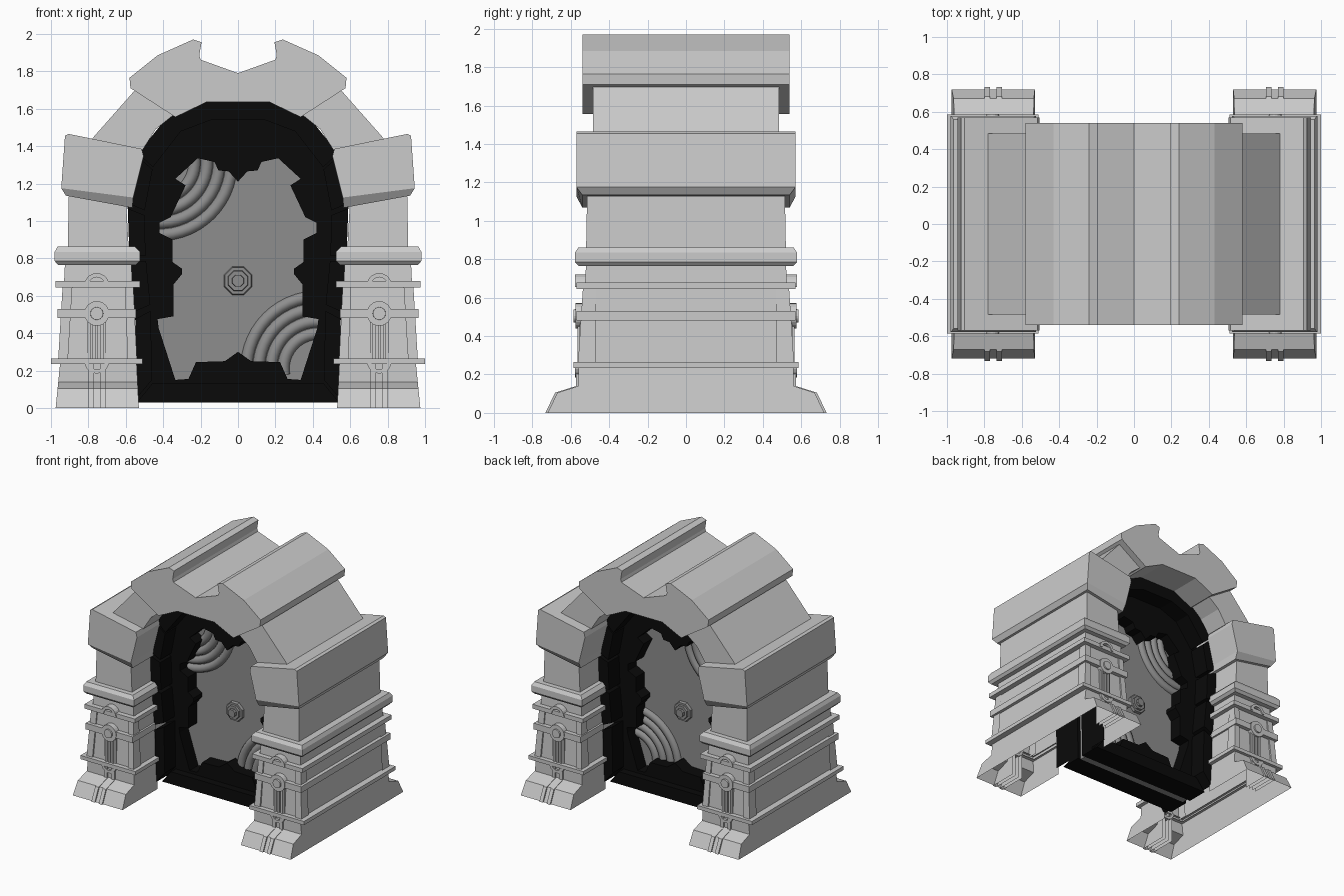
import bpy, bmesh, math

cube = bpy.data.objects.get("Cube")
if cube:
    bpy.data.objects.remove(cube, do_unlink=True)


def material(name, value):
    m = bpy.data.materials.new(name)
    m.use_nodes = True
    colour = (value, value, value, 1)
    m.diffuse_color = colour
    m.node_tree.nodes["Principled BSDF"].inputs["Base Color"].default_value = colour
    return m


STONE = material("light stone", 0.6)
DOOR = material("door grey", 0.27)
BLACK = material("black frame", 0.003)


def make(name, verts, faces, mat, mirror, closed):
    """Mesh object with optional mirroring over x and y."""
    me = bpy.data.meshes.new(name)
    me.from_pydata(verts, [], faces)
    if closed:
        bm = bmesh.new()
        bm.from_mesh(me)
        bmesh.ops.recalc_face_normals(bm, faces=bm.faces)
        bm.to_mesh(me)
        bm.free()
    me.materials.append(mat)
    ob = bpy.data.objects.new(name, me)
    bpy.context.collection.objects.link(ob)
    if mirror:
        mod = ob.modifiers.new("mirror", 'MIRROR')
        mod.use_axis = ("x" in mirror, "y" in mirror, False)
    return ob


def prism(name, pts, y0, y1, mat=STONE, mirror="", taper=1.0):
    """Front outline (x, z) extruded from y0 to y1; taper shrinks the y0 end."""
    n = len(pts)
    cx = sum(p[0] for p in pts) / n
    cz = sum(p[1] for p in pts) / n
    front = [(cx + (x - cx) * taper, y0, cz + (z - cz) * taper) for x, z in pts]
    back = [(x, y1, z) for x, z in pts]
    faces = [list(range(n)), list(range(2 * n - 1, n - 1, -1))]
    faces += [(i, i + n, (i + 1) % n + n, (i + 1) % n) for i in range(n)]
    return make(name, front + back, faces, mat, mirror, True)


def shell(name, levels, in_end=-0.27, out_end=0.0):
    """Hollow pillar course from (z, inner x, outer x, half depth) levels."""
    verts, faces = [], []
    for z, xi, xo, w in levels:
        verts += [(xi, in_end, z), (xi, -w, z), (xo, -w, z), (xo, out_end, z)]
    for k in range(len(levels) - 1):
        a, b = 4 * k, 4 * k + 4
        faces += [(a + i, a + i + 1, b + i + 1, b + i) for i in range(3)]
    return make(name, verts, faces, STONE, "xy", False)


def arc(cx, cz, r, a0, a1, n):
    return [(cx + r * math.cos(math.radians(a0 + (a1 - a0) * i / n)),
             cz + r * math.sin(math.radians(a0 + (a1 - a0) * i / n)))
            for i in range(n + 1)]


def rect(x0, x1, z0, z1):
    return [(x0, z0), (x1, z0), (x1, z1), (x0, z1)]


# Pillar base with flared feet and their twin ribs
foot = [(0, 0.72), (0.105, 0.67), (0.14, 0.56), (0.24, 0.56)]
shell("pillar_base", [(z, 0.53 + z * 0.05, 0.975 - z * 0.1, w) for z, w in foot])
for i, x in enumerate((0.705, 0.77)):
    shell(f"foot_rib_{i}", [(z, x, x + 0.03, w + 0.012) for z, w in foot], -0.5, -0.5)

# Tapered shafts
shell("lower_shaft", [(0.24, 0.55, 0.95, 0.55), (0.78, 0.57, 0.925, 0.52)])
shell("upper_shaft", [(0.86, 0.585, 0.91, 0.52), (1.13, 0.6, 0.905, 0.515)])

# Horizontal bands around each shaft
for name, z0, z1, xi, xo, w in (("bottom_band", 0.235, 0.265, 0.51, 1.0, 0.585),
                                ("middle_band", 0.48, 0.53, 0.545, 0.965, 0.57),
                                ("top_band", 0.645, 0.68, 0.525, 0.975, 0.57)):
    shell(name, [(z0, 0.56, 0.93, 0.53), (z0, xi, xo, w),
                 (z1, xi, xo, w), (z1, 0.56, 0.93, 0.53)])
shell("cap_band", [(0.765, 0.57, 0.92, 0.52), (0.765, 0.545, 0.962, 0.56),
                   (0.785, 0.525, 0.98, 0.578), (0.835, 0.525, 0.98, 0.578),
                   (0.862, 0.55, 0.965, 0.56), (0.862, 0.585, 0.91, 0.52)])

# Corner posts on the lower shafts
for name, xs in (("outer_post", (0.91, 0.962, 0.885, 0.937)),
                 ("inner_post", (0.54, 0.59, 0.56, 0.605))):
    shell(name, [(0.25, xs[0], xs[1], 0.563), (0.66, xs[2], xs[3], 0.536)], -0.47, -0.47)

# Front ornament on each pillar
CX = 0.755
for i, dx in enumerate((-0.035, -0.006, 0.023)):
    prism(f"ornament_bar_{i}", rect(CX + dx, CX + dx + 0.014, 0.24, 0.46), -0.565, -0.5, STONE, "xy")
prism("ornament_panel", rect(CX - 0.05, CX + 0.05, 0.24, 0.48), -0.555, -0.5, STONE, "xy")
prism("ornament_ring", arc(CX, 0.505, 0.066, 0, 345, 23), -0.575, -0.5, STONE, "xy")
prism("ornament_stud", arc(CX, 0.505, 0.04, 0, 337.5, 15), -0.587, -0.5, STONE, "xy", 0.85)
for name, z, a0, a1 in (("top_arc", 0.655, 0, 180), ("bottom_arc", 0.25, 180, 360)):
    prism(name, arc(CX, z, 0.066, a0, a1, 10) + arc(CX, z, 0.044, a1, a0, 10),
          -0.577, -0.5, STONE, "xy")

# Leaning shoulder blocks with a chamfered underside
prism("shoulder_block", [(0.56, 1.125), (0.945, 1.175), (0.925, 1.455), (0.905, 1.465),
                         (0.515, 1.385), (0.505, 1.345)], -0.57, 0.57, STONE, "x")
chamfer = [(0.565, -0.54, 1.07), (0.92, -0.54, 1.135), (0.945, -0.57, 1.175), (0.56, -0.57, 1.125)]
make("shoulder_underside", chamfer + [(x, -y, z) for x, y, z in chamfer],
     [(0, 1, 2, 3), (7, 6, 5, 4), (0, 4, 5, 1), (1, 5, 6, 2), (3, 7, 4, 0)],
     STONE, "x", True)

# Arch haunches and keystone
prism("arch_haunch", [(0.6, 1.36), (0.78, 1.44), (0.55, 1.7), (0.4, 1.68), (0.34, 1.57),
                      (0.44, 1.49), (0.51, 1.38)], -0.485, 0.485, STONE, "x")
half = [(0.165, 1.637), (0.335, 1.555), (0.575, 1.71), (0.58, 1.765), (0.43, 1.885),
        (0.24, 1.97), (0.195, 1.955), (0.207, 1.885), (0.2, 1.862)]
prism("keystone", half + [(0, 1.79)] + [(-x, z) for x, z in reversed(half)],
      -0.54, 0.54)

# Black toothed door frame on both faces of the door
outer = [(0, 0.03), (0.54, 0.03), (0.55, 0.5), (0.58, 0.8), (0.59, 1.08),
         (0.535, 1.36), (0.36, 1.58), (0.17, 1.65), (0, 1.65)]
teeth = [(0, 1.21), (0.05, 1.265), (0.105, 1.27), (0.125, 1.315), (0.215, 1.335),
         (0.335, 1.225), (0.28, 1.19), (0.36, 1.02), (0.42, 0.99), (0.42, 0.935),
         (0.35, 0.9), (0.35, 0.78), (0.3, 0.745), (0.3, 0.715), (0.345, 0.66),
         (0.345, 0.49), (0.43, 0.475), (0.425, 0.43), (0.335, 0.15), (0.265, 0.155),
         (0.225, 0.245), (0.07, 0.25), (0, 0.3)]
prism("door_frame", outer + teeth, -0.14, -0.025, BLACK, "xy")

# Deeper rim blocks around the frame
for i in range(len(outer) - 1):
    a, b = outer[i], outer[i + 1]
    gap = 0.05 if 0 < i < 5 else 0.0
    ends = [(a[0] + (b[0] - a[0]) * t, a[1] + (b[1] - a[1]) * t) for t in (gap, 1 - gap)]
    inner = [(x * 0.85, 0.8 + (z - 0.8) * 0.87) for x, z in reversed(ends)]
    prism(f"frame_rim_{i}", ends + inner, -0.2 if i == 0 else -0.28, -0.1, BLACK, "xy")

# Door panel
prism("door_panel", [(x * 0.95, z) for x, z in outer[1:-1]]
      + [(-x * 0.95, z) for x, z in reversed(outer[1:-1])], -0.03, 0.03, DOOR)

# Stepped octagonal boss on each face
for i, (r, y) in enumerate(((0.092, 0.05), (0.068, 0.066), (0.04, 0.085))):
    prism(f"door_boss_{i}", arc(0, 0.68, r, 22.5, 337.5, 7), -y, 0, DOOR, "y", 0.82)

# Concentric raised arcs in two opposite corners of the door
for corner, cx, cz, a0 in (("upper", -0.42, 1.31, -100), ("lower", 0.43, 0.21, 80)):
    for k in range(4):
        for side in (-1, 1):
            name = f"{corner}_arc_{k}_{'front' if side < 0 else 'back'}"
            cu = bpy.data.curves.new(name, 'CURVE')
            cu.dimensions = '3D'
            cu.bevel_depth = 0.034
            cu.bevel_resolution = 2
            pts = arc(cx, cz, 0.385 - 0.066 * k, a0, a0 + 110, 16)
            sp = cu.splines.new('POLY')
            sp.points.add(len(pts) - 1)
            for p, (x, z) in zip(sp.points, pts):
                p.co = (x, side * 0.025, z, 1)
            cu.materials.append(DOOR)
            bpy.context.collection.objects.link(bpy.data.objects.new(name, cu))
